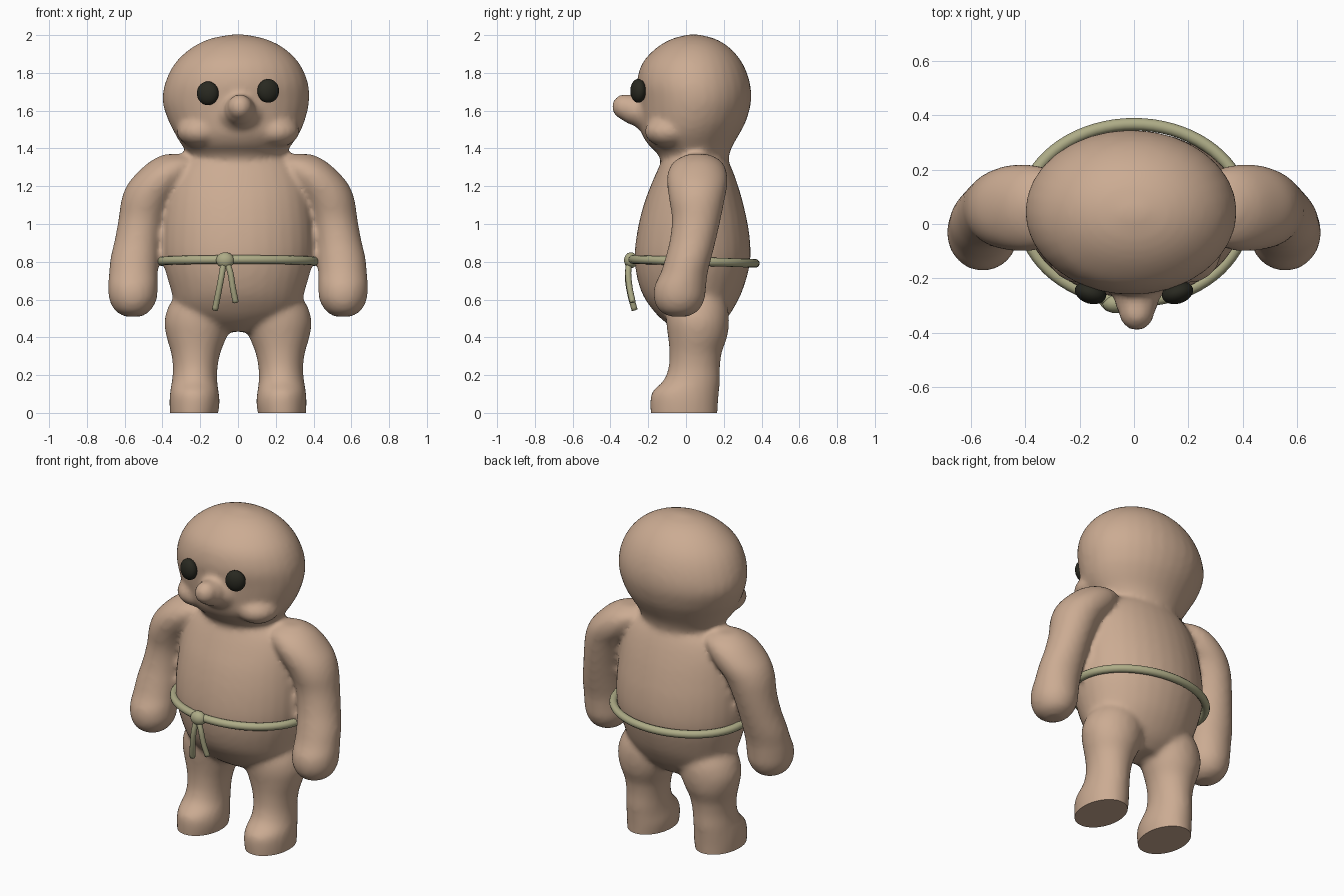
import bpy, bmesh, math
from mathutils import Matrix, Vector

if "Cube" in bpy.data.objects:
    bpy.data.objects.remove(bpy.data.objects["Cube"])


def material(name, rgb):
    m = bpy.data.materials.new(name)
    m.diffuse_color = (*rgb, 1)
    m.use_nodes = True
    m.node_tree.nodes["Principled BSDF"].inputs["Base Color"].default_value = m.diffuse_color
    return m


SKIN = material("skin", (0.60, 0.41, 0.29))
ROPE = material("rope", (0.42, 0.41, 0.24))
BLACK = material("eye black", (0.022, 0.022, 0.015))


def finish(name, bm, mat, smooth=True):
    me = bpy.data.meshes.new(name)
    bmesh.ops.recalc_face_normals(bm, faces=bm.faces)
    bm.to_mesh(me)
    bm.free()
    ob = bpy.data.objects.new(name, me)
    bpy.context.collection.objects.link(ob)
    me.materials.append(mat)
    if smooth:
        me.shade_smooth()
    return ob


def spline(rows, steps=4):
    """Catmull-Rom interpolation of profile rows."""
    rows = [Vector(r) for r in rows]
    out = []
    for i in range(len(rows) - 1):
        a, b = rows[max(i - 1, 0)], rows[i]
        c, d = rows[i + 1], rows[min(i + 2, len(rows) - 1)]
        for s in range(steps):
            t = s / steps
            out.append(0.5 * (2 * b + (c - a) * t + (2 * a - 5 * b + 4 * c - d) * t * t
                              + (3 * b - a - 3 * c + d) * t ** 3))
    return out + [rows[-1]]


def loft(bm, rows, side=1, n=32):
    """Rows are z, x min, x max, y min, y max of elliptical sections."""
    rings = []
    for z, x0, x1, y0, y1 in spline(rows):
        cx, cy, rx, ry = (x0 + x1) / 2, (y0 + y1) / 2, (x1 - x0) / 2, (y1 - y0) / 2
        rings.append([bm.verts.new((side * (cx + rx * math.cos(a)), cy + ry * math.sin(a), z))
                      for a in (2 * math.pi * k / n for k in range(n))])
    for r, s in zip(rings, rings[1:]):
        for k in range(n):
            bm.faces.new((r[k], r[(k + 1) % n], s[(k + 1) % n], s[k]))
    bm.faces.new(rings[0])
    bm.faces.new(rings[-1])


def ball(bm, centre, radii, yaw=0):
    mat = (Matrix.Translation(centre) @ Matrix.Rotation(yaw, 4, 'Z')
           @ Matrix.Diagonal((*radii, 1)))
    bmesh.ops.create_uvsphere(bm, u_segments=24, v_segments=16, radius=1, matrix=mat)


# Body: overlapping volumes fused into one soft skin
bm = bmesh.new()
HEAD = [(1.30, -.22, .22, -.12, .22), (1.37, -.26, .25, -.15, .23), (1.42, -.30, .285, -.20, .25),
        (1.48, -.335, .325, -.235, .285), (1.55, -.37, .355, -.245, .32), (1.65, -.40, .377, -.253, .345),
        (1.75, -.385, .37, -.26, .338), (1.85, -.335, .325, -.232, .30), (1.93, -.25, .245, -.16, .235),
        (1.98, -.15, .145, -.075, .155), (2.004, -.03, .03, .02, .06)]
TORSO = [(.43, -.13, .13, -.03, .14), (.48, -.24, .24, -.11, .20), (.55, -.32, .32, -.18, .25),
         (.65, -.355, .355, -.24, .30), (.80, -.395, .395, -.272, .34), (.95, -.40, .40, -.26, .335),
         (1.10, -.385, .385, -.225, .305), (1.22, -.36, .36, -.18, .27), (1.31, -.31, .31, -.14, .235),
         (1.37, -.22, .22, -.11, .20)]
LEG = [(-.04, .112, .358, -.185, .165), (.05, .097, .363, -.19, .17), (.11, .102, .36, -.18, .175),
       (.17, .11, .35, -.12, .18), (.24, .108, .345, -.093, .18), (.32, .092, .355, -.088, .19),
       (.40, .06, .378, -.095, .218), (.48, .03, .39, -.105, .228), (.56, .03, .37, -.10, .22),
       (.64, .08, .32, -.05, .18)]
ARM = [(.51, .51, .60, -.085, .01), (.54, .465, .65, -.14, .065), (.60, .43, .682, -.17, .098),
       (.67, .425, .688, -.168, .107), (.74, .425, .683, -.135, .115), (.82, .42, .675, -.11, .135),
       (.92, .41, .652, -.085, .16), (1.03, .385, .632, -.075, .185), (1.13, .34, .617, -.09, .205),
       (1.21, .27, .585, -.10, .22), (1.28, .22, .525, -.095, .215), (1.335, .20, .46, -.06, .185),
       (1.37, .25, .39, .01, .12)]
loft(bm, HEAD)
loft(bm, TORSO)
for s in (1, -1):
    loft(bm, LEG, s)
    loft(bm, ARM, s)
    ball(bm, (s * .20, -.09, 1.49), (.125, .13, .085))      # cheeks
ball(bm, (.01, -.21, 1.585), (.12, .085, .095))             # nose root
ball(bm, (.01, -.28, 1.605), (.082, .075, .08))
ball(bm, (.01, -.325, 1.62), (.066, .068, .068))            # nose tip
body = finish("body", bm, SKIN)
rm = body.modifiers.new("fuse", 'REMESH')
rm.mode = 'VOXEL'
rm.voxel_size = 0.016
sm = body.modifiers.new("soften", 'SMOOTH')
sm.factor = 0.5
sm.iterations = 8

# Flat soles: trim the fused skin at ground level
dg = bpy.context.evaluated_depsgraph_get()
fused = bpy.data.meshes.new_from_object(body.evaluated_get(dg))
bm = bmesh.new()
bm.from_mesh(fused)
bpy.data.objects.remove(body)
cut = bmesh.ops.bisect_plane(bm, geom=bm.verts[:] + bm.edges[:] + bm.faces[:],
                             plane_co=(0, 0, 0), plane_no=(0, 0, 1), clear_inner=True)
edges = [e for e in cut["geom_cut"] if isinstance(e, bmesh.types.BMEdge)]
bmesh.ops.holes_fill(bm, edges=edges, sides=0)
body = finish("body", bm, SKIN)
bpy.context.view_layer.objects.active = body
body.select_set(True)
bpy.ops.object.shade_smooth_by_angle(angle=math.radians(50))

# Eyes
for name, s, z in (("left_eye", 1, 1.705), ("right_eye", -1, 1.692)):
    bm = bmesh.new()
    ball(bm, (s * .16, -.253, z), (.059, .04, .063), s * .3)
    finish(name, bm, BLACK)


def tube(name, points, radius, closed=False):
    """Round rope following the points."""
    bm = bmesh.new()
    rings, n, count = [], 12, len(points)
    for i, p in enumerate(points):
        a = points[(i - 1) % count] if closed else points[max(i - 1, 0)]
        b = points[(i + 1) % count] if closed else points[min(i + 1, count - 1)]
        t = (b - a).normalized()
        u = t.cross(Vector((0, 0, 1) if closed else (0, 1, 0))).normalized()
        v = t.cross(u)
        rings.append([bm.verts.new(p + radius * (u * math.cos(q) + v * math.sin(q)))
                      for q in (2 * math.pi * k / n for k in range(n))])
    for i in range(count if closed else count - 1):
        r, s = rings[i], rings[(i + 1) % count]
        for k in range(n):
            bm.faces.new((r[k], r[(k + 1) % n], s[(k + 1) % n], s[k]))
    if not closed:
        bm.faces.new(rings[0])
        bm.faces.new(rings[-1])
    return finish(name, bm, ROPE)


# Rope belt with knot and two hanging ends
loop = []
for k in range(72):
    a = 2 * math.pi * k / 72
    loop.append(Vector((.41 * math.cos(a), .042 + .325 * math.sin(a),
                        .802 - .01 * math.sin(a))))
tube("belt", loop, .023, True)
bm = bmesh.new()
ball(bm, (-.068, -.292, .808), (.048, .036, .042))
finish("belt_knot", bm, ROPE)
ENDS = [[(-.075, -.30, .80), (-.088, -.308, .72), (-.105, -.295, .63), (-.122, -.272, .545)],
        [(-.06, -.30, .80), (-.04, -.306, .74), (-.027, -.298, .66), (-.012, -.282, .585)]]
for i, pts in enumerate(ENDS):
    tube("belt_end_%d" % (i + 1), spline(pts), .016)
